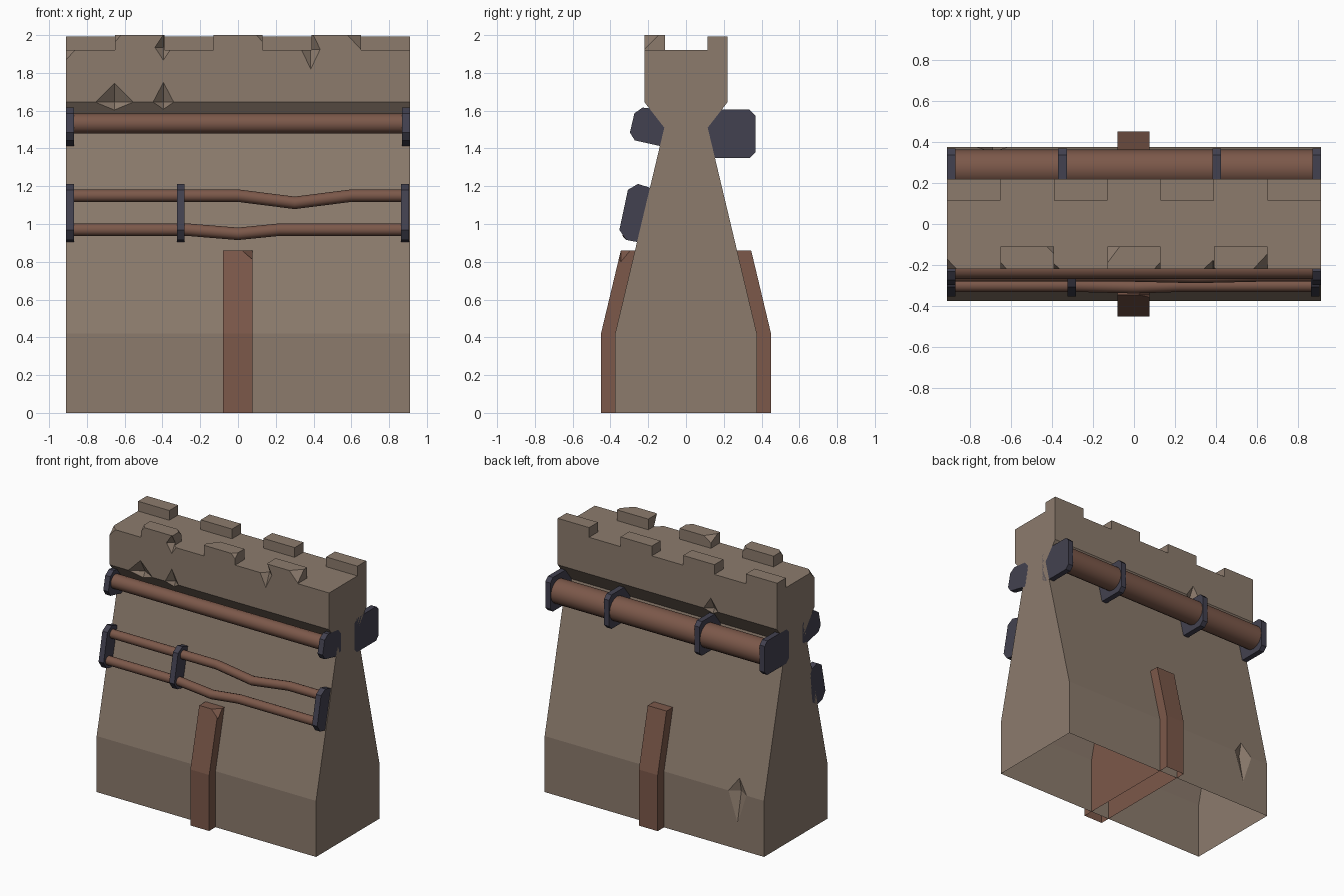
import bpy, bmesh, math
from mathutils import Vector

if "Cube" in bpy.data.objects:
    bpy.data.objects.remove(bpy.data.objects["Cube"])


def material(name, rgb):
    m = bpy.data.materials.new(name)
    m.diffuse_color = (*rgb, 1)
    m.use_nodes = True
    m.node_tree.nodes["Principled BSDF"].inputs["Base Color"].default_value = m.diffuse_color
    return m


STONE = material("stone", (0.262, 0.198, 0.152))
COPPER = material("rusty_copper", (0.2, 0.098, 0.068))
IRON = material("dark_iron", (0.055, 0.053, 0.079))


def finish(bm, name, mat=None):
    bmesh.ops.recalc_face_normals(bm, faces=bm.faces)
    me = bpy.data.meshes.new(name)
    bm.to_mesh(me)
    bm.free()
    ob = bpy.data.objects.new(name, me)
    bpy.context.collection.objects.link(ob)
    if mat:
        me.materials.append(mat)
    return ob


def prism(bm, profile, x0, x1):
    """Extrude a (y, z) outline along x."""
    a = [bm.verts.new((x0, y, z)) for y, z in profile]
    b = [bm.verts.new((x1, y, z)) for y, z in profile]
    n = len(profile)
    bm.faces.new(a)
    bm.faces.new(b[::-1])
    for i in range(n):
        bm.faces.new((a[i], a[(i + 1) % n], b[(i + 1) % n], b[i]))


def mirrored(half):
    """Complete a right-hand outline with its mirror image in y."""
    return half + [(-y, z) for y, z in reversed(half)]


def rect(y0, y1, z0, z1):
    return [(y0, z0), (y1, z0), (y1, z1), (y0, z1)]


def chamfer(points, r):
    """Cut the corners of an outline."""
    out = []
    for i, p in enumerate(points):
        p = Vector(p)
        for q in (points[i - 1], points[(i + 1) % len(points)]):
            out.append(tuple(p + (Vector(q) - p).normalized() * r))
    return out


def cut(ob, chips):
    """Knock diamond-shaped chips out of an object."""
    bm = bmesh.new()
    for c, s in chips:
        c = Vector(c)
        v = [[bm.verts.new(c + Vector([sg * s[k] if k == i else 0 for k in range(3)]))
              for sg in (-1, 1)] for i in range(3)]
        for i in (0, 1):
            for j in (0, 1):
                for k in (0, 1):
                    bm.faces.new((v[0][i], v[1][j], v[2][k]))
    cutter = finish(bm, "chip_cutter")
    cutter.hide_render = True
    mod = ob.modifiers.new("chips", 'BOOLEAN')
    mod.operation = 'DIFFERENCE'
    mod.solver = 'EXACT'
    mod.object = cutter
    bpy.context.view_layer.objects.active = ob
    bpy.ops.object.modifier_apply(modifier=mod.name)
    bpy.data.objects.remove(cutter)


def open_bottom(ob):
    bm = bmesh.new()
    bm.from_mesh(ob.data)
    low = [f for f in bm.faces if all(v.co.z < 0.001 for v in f.verts)]
    bmesh.ops.delete(bm, geom=low, context='FACES')
    bm.to_mesh(ob.data)
    bm.free()


def pipe(name, path, r, sides=12):
    """Tube through (x, y, z) points, running along x."""
    bm = bmesh.new()
    rings = [[bm.verts.new((x, y + r * math.cos(2 * math.pi * i / sides),
                            z + r * math.sin(2 * math.pi * i / sides)))
              for i in range(sides)] for x, y, z in path]
    for a, b in zip(rings, rings[1:]):
        for i in range(sides):
            j = (i + 1) % sides
            bm.faces.new((a[i], a[j], b[j], b[i]))
    bm.faces.new(rings[0])
    bm.faces.new(rings[-1])
    ob = finish(bm, name, COPPER)
    bpy.ops.object.select_all(action='DESELECT')
    ob.select_set(True)
    bpy.context.view_layer.objects.active = ob
    bpy.ops.object.shade_smooth_by_angle(angle=math.radians(50))


def brackets(name, outline, r, xs, w=0.021):
    bm = bmesh.new()
    for x in xs:
        prism(bm, chamfer(outline, r), x - w, x + w)
    finish(bm, name, IRON)


# Main wall: flared base, narrow neck, overhanging head, open underneath
bm = bmesh.new()
prism(bm, mirrored([(0.375, 0), (0.375, 0.42), (0.115, 1.51), (0.22, 1.645), (0.22, 1.92)]),
      -0.91, 0.91)
wall = finish(bm, "wall", STONE)

# Battlements, staggered front and back
bm = bmesh.new()
for x in (-0.65, -0.13, 0.39):
    prism(bm, rect(-0.22, -0.11, 1.92, 2.0), x, x + 0.26)
for x in (-0.91, -0.39, 0.13, 0.65):
    prism(bm, rect(0.115, 0.22, 1.92, 1.993), x, x + 0.26)
merlons = finish(bm, "battlements", STONE)

# Chips in the stone
notches = [((-0.395, -0.22, 1.935), (0.045, 0.04, 0.068)),
           ((0.385, -0.22, 1.925), (0.05, 0.045, 0.105))]
cut(wall, notches + [
    ((-0.655, -0.22, 1.645), (0.1, 0.055, 0.1)),
    ((-0.395, -0.22, 1.645), (0.055, 0.045, 0.105)),
    ((-0.36, 0.22, 1.645), (0.06, 0.045, 0.09)),
    ((-0.69, 0.39, 0.42), (0.1, 0.06, 0.3)),
    ((-0.91, -0.22, 1.92), (0.047, 0.05, 0.05))])
cut(merlons, notches + [
    ((0.65, -0.22, 2.0), (0.07, 0.075, 0.075)),
    ((0.13, -0.22, 2.0), (0.033, 0.035, 0.035)),
    ((-0.13, -0.11, 2.0), (0.06, 0.08, 0.04)),
    ((-0.65, -0.22, 2.0), (0.03, 0.035, 0.035)),
    ((-0.39, -0.11, 2.0), (0.035, 0.035, 0.035))])
open_bottom(wall)

# Central buttress running right through the base
bm = bmesh.new()
prism(bm, mirrored([(0.45, 0), (0.45, 0.42), (0.345, 0.86)]), -0.08, 0.076)
rib = finish(bm, "buttress", COPPER)
cut(rib, [((0.076, -0.345, 0.86), (0.055, 0.05, 0.06))])
open_bottom(rib)

# Large back pipe and its brackets
pipe("back_pipe", [(-0.9, 0.272, 1.48), (0.9, 0.272, 1.48)], 0.09, 16)
brackets("back_brackets", rect(0.08, 0.367, 1.35, 1.605), 0.03, (-0.889, -0.348, 0.402, 0.889))

# Upper front pipe and its brackets
pipe("upper_front_pipe", [(-0.9, -0.215, 1.532), (0.9, -0.215, 1.532)], 0.053)
brackets("upper_front_brackets", [(-0.305, 1.45), (-0.08, 1.40), (-0.08, 1.60), (-0.265, 1.62)],
         0.035, (-0.889, 0.889))

# Two thin sagging front pipes and their brackets
pipe("thin_pipe_high", [(-0.9, -0.248, 1.15), (0, -0.248, 1.15), (0.3, -0.255, 1.112),
                        (0.6, -0.248, 1.15), (0.9, -0.248, 1.15)], 0.033)
pipe("thin_pipe_low", [(-0.9, -0.298, 0.97), (-0.27, -0.298, 0.97), (0, -0.305, 0.948),
                       (0.22, -0.298, 0.97), (0.9, -0.298, 0.97)], 0.033)
brackets("thin_pipe_brackets", [(-0.362, 0.925), (-0.21, 0.895), (-0.15, 1.18), (-0.298, 1.225)],
         0.045, (-0.889, -0.303, 0.883))
